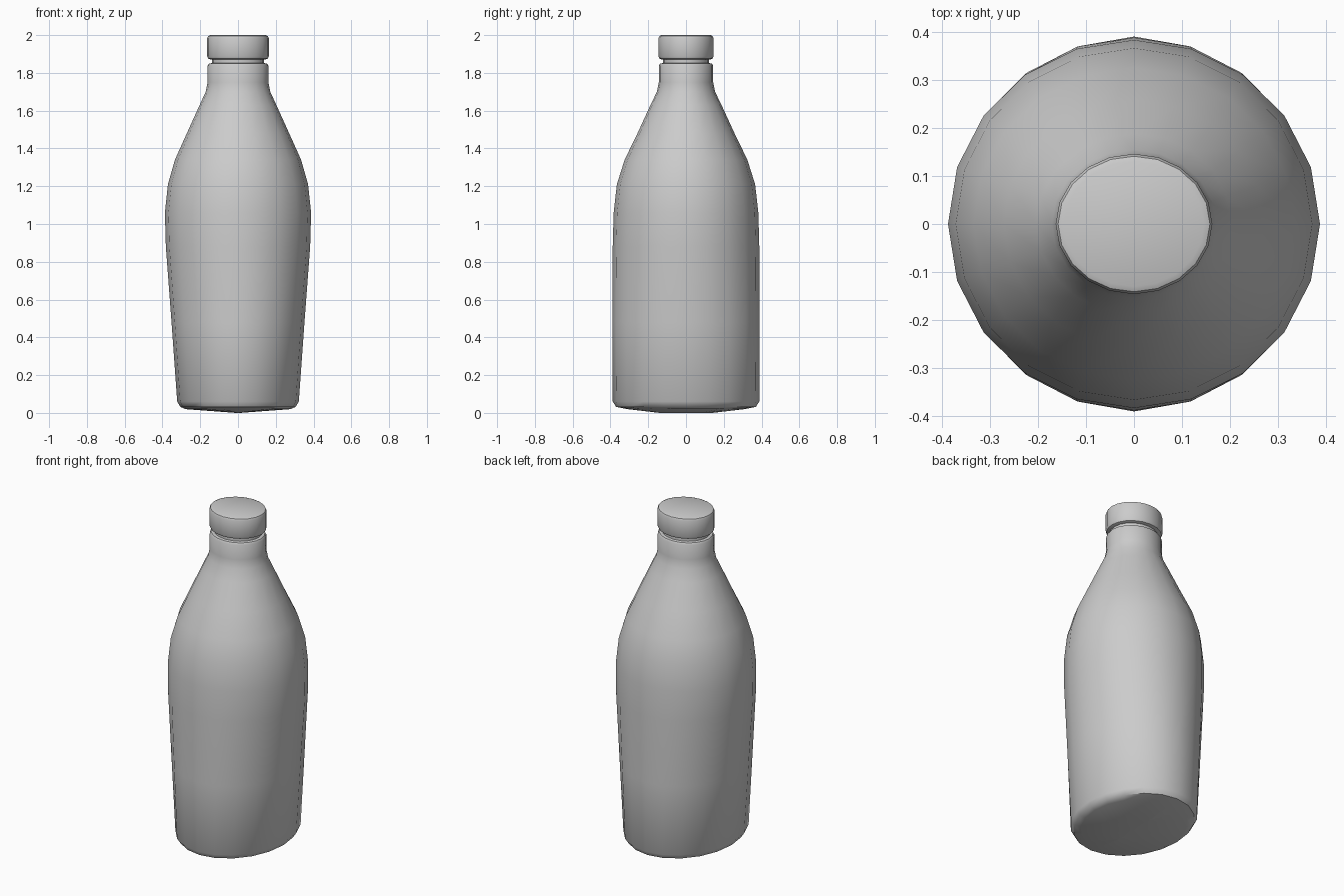
import bpy, bmesh, math

if "Cube" in bpy.data.objects:
    bpy.data.objects.remove(bpy.data.objects["Cube"])

SIDES = 20


def oval_loft(name, rings):
    """Skin a stack of oval rings given as (x radius, y radius, height)."""
    bm = bmesh.new()
    loops = []
    for rx, ry, z in rings:
        loops.append([bm.verts.new((rx * math.cos(2 * math.pi * i / SIDES),
                                    ry * math.sin(2 * math.pi * i / SIDES), z))
                      for i in range(SIDES)])
    for lo, hi in zip(loops, loops[1:]):
        for i in range(SIDES):
            j = (i + 1) % SIDES
            bm.faces.new((lo[i], lo[j], hi[j], hi[i]))
    bm.faces.new(loops[0][::-1])
    bm.faces.new(loops[-1])
    mesh = bpy.data.meshes.new(name)
    bm.to_mesh(mesh)
    bm.free()
    ob = bpy.data.objects.new(name, mesh)
    bpy.context.collection.objects.link(ob)
    bpy.ops.object.select_all(action='DESELECT')
    ob.select_set(True)
    bpy.context.view_layer.objects.active = ob
    bpy.ops.object.shade_smooth_by_angle(angle=math.radians(40))
    return ob


# Bottle body: slightly peaked base, tapered sides, shoulder and neck
oval_loft("bottle_body", [
    (0.01, 0.14, 0.0), (0.28, 0.31, 0.02), (0.305, 0.37, 0.032),
    (0.322, 0.388, 0.06), (0.352, 0.39, 0.48), (0.382, 0.388, 0.88),
    (0.387, 0.383, 1.06), (0.371, 0.366, 1.21), (0.334, 0.325, 1.34),
    (0.271, 0.257, 1.48), (0.203, 0.188, 1.63), (0.171, 0.154, 1.70),
    (0.161, 0.144, 1.75), (0.161, 0.144, 1.838), (0.154, 0.137, 1.849),
    (0.138, 0.122, 1.852), (0.138, 0.122, 1.90),
])

# Screw cap with rounded rims
oval_loft("cap", [
    (0.148, 0.131, 1.872), (0.158, 0.141, 1.876), (0.163, 0.146, 1.887),
    (0.163, 0.146, 1.984), (0.158, 0.141, 1.995), (0.146, 0.130, 2.0),
])
